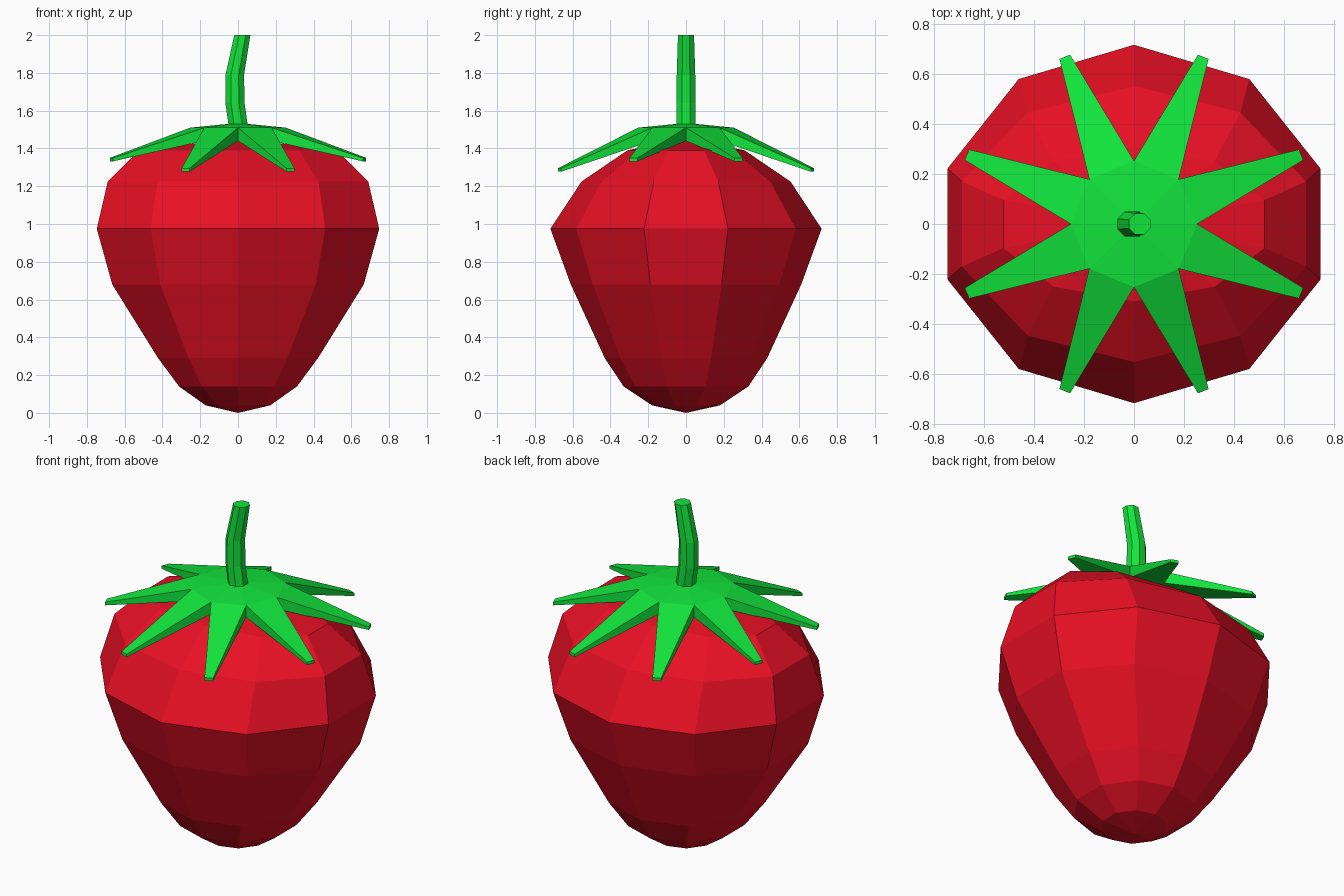
import bpy, bmesh
from math import sin, cos, pi, radians
from mathutils import Vector

if "Cube" in bpy.data.objects:
    bpy.data.objects.remove(bpy.data.objects["Cube"])


def material(name, rgb):
    m = bpy.data.materials.new(name)
    m.diffuse_color = (*rgb, 1)
    m.use_nodes = True
    m.node_tree.nodes["Principled BSDF"].inputs["Base Color"].default_value = m.diffuse_color
    return m


red = material("berry red", (0.80, 0.005, 0.018))
green = material("leaf green", (0.006, 0.78, 0.045))


def finish(name, bm, mat):
    bmesh.ops.recalc_face_normals(bm, faces=bm.faces)
    me = bpy.data.meshes.new(name)
    bm.to_mesh(me)
    bm.free()
    me.materials.append(mat)
    ob = bpy.data.objects.new(name, me)
    bpy.context.collection.objects.link(ob)
    return ob


def loft(bm, rings, cap=True):
    """Join equal-length rings of verts with quads and close both ends."""
    for a, b in zip(rings, rings[1:]):
        n = len(a)
        for i in range(n):
            j = (i + 1) % n
            bm.faces.new((a[i], a[j], b[j], b[i]))
    if cap:
        bm.faces.new(rings[0])
        bm.faces.new(rings[-1])


def ellipse(bm, n, cx, z, rx, ry, start):
    return [bm.verts.new((cx + rx * cos(start + 2 * pi * i / n),
                          ry * sin(start + 2 * pi * i / n), z)) for i in range(n)]


# Berry: ten-sided, elliptical rings (z, x radius, y radius)
profile = [(0.04, 0.18, 0.18), (0.14, 0.328, 0.33), (0.29, 0.445, 0.43),
           (0.68, 0.70, 0.61), (0.975, 0.786, 0.718), (1.225, 0.725, 0.553),
           (1.39, 0.55, 0.31)]
bm = bmesh.new()
rings = [ellipse(bm, 10, 0, z, rx, ry, pi / 2) for z, rx, ry in profile]
loft(bm, rings, cap=False)
for ring, z in ((rings[0], 0.0), (rings[-1], 1.455)):
    tip = bm.verts.new((0, 0, z))
    for i in range(10):
        bm.faces.new((ring[i], ring[(i + 1) % 10], tip))
finish("berry", bm, red)

# Leaf crown: octagonal hub with eight tapering, drooping leaves
bm = bmesh.new()
hub = [[bm.verts.new((0.253 * cos(i * pi / 4), 0.253 * sin(i * pi / 4), z))
        for i in range(8)] for z in (1.51, 1.44)]
centre = [bm.verts.new((0, 0, z)) for z in (1.535, 1.46)]
for i in range(8):
    j = (i + 1) % 8
    for h, c in zip(hub, centre):
        bm.faces.new((h[i], h[j], c))
    a = radians(22.5 + 45 * i)
    out, side = Vector((cos(a), sin(a), 0)), Vector((-sin(a), cos(a), 0))
    tip_z = 1.35 if abs(cos(a)) > 0.7 else 1.295
    end = [bm.verts.new(out * 0.725 + side * s + Vector((0, 0, z)))
           for s, z in ((-0.023, tip_z), (0.023, tip_z),
                        (0.023, tip_z - 0.018), (-0.023, tip_z - 0.018))]
    root = [hub[0][i], hub[0][j], hub[1][j], hub[1][i]]
    for k in range(4):
        m = (k + 1) % 4
        bm.faces.new((root[k], root[m], end[m], end[k]))
    bm.faces.new(end)
finish("leaf_crown", bm, green)

# Stem: eight-sided bent tube (x, z, radius)
bm = bmesh.new()
path = [(0.004, 1.50, 0.055), (-0.016, 1.64, 0.055),
        (-0.017, 1.79, 0.053), (0.023, 2.0, 0.046)]
loft(bm, [ellipse(bm, 8, x, z, r, r, pi / 8) for x, z, r in path])
finish("stem", bm, green)
